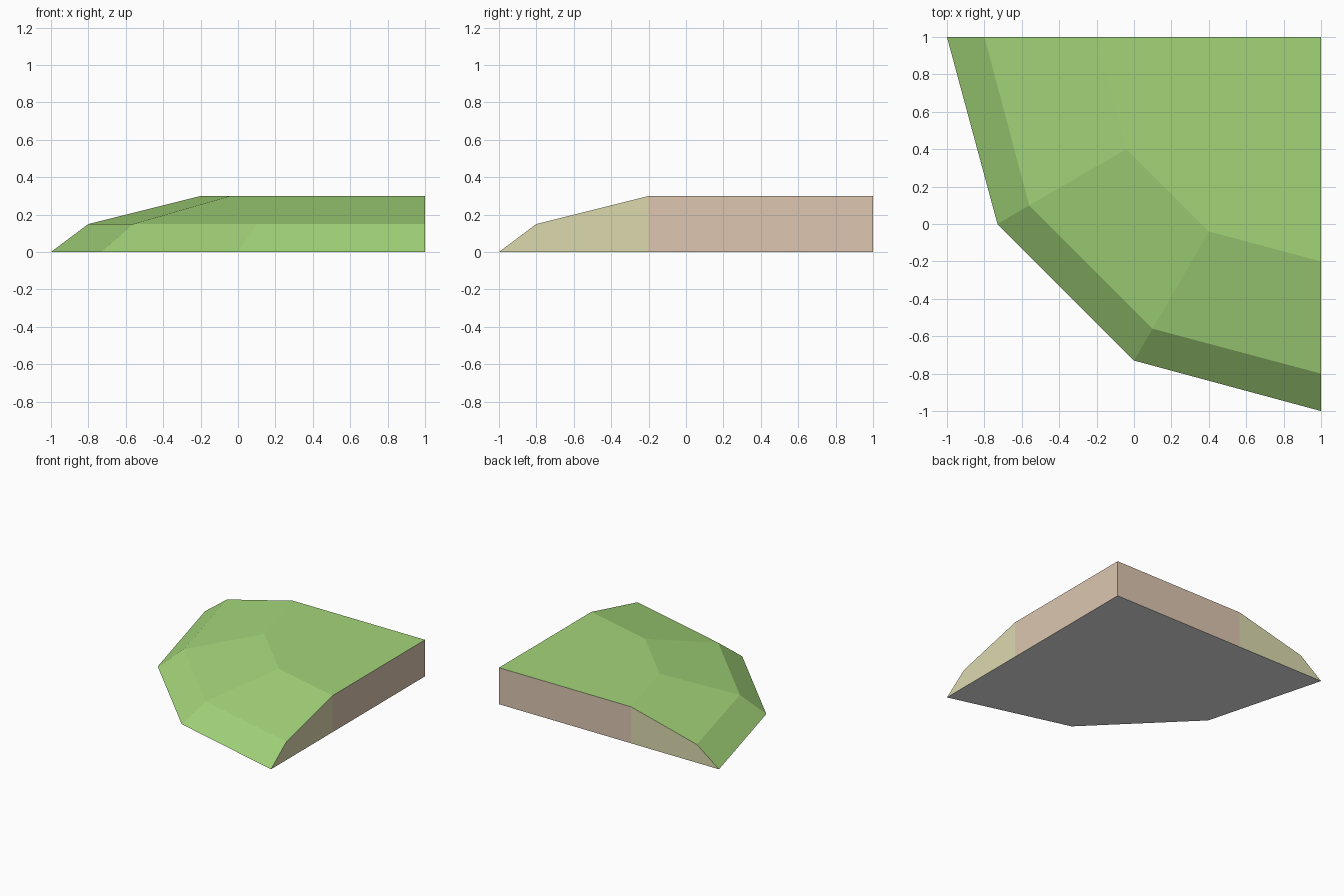
import bpy
import bmesh

cube = bpy.data.objects.get("Cube")
if cube:
    bpy.data.objects.remove(cube, do_unlink=True)


def linear(c):
    c /= 255
    return c / 12.92 if c <= 0.04045 else ((c + 0.055) / 1.055) ** 2.4


def material(name, rgb):
    colour = [linear(c) for c in rgb] + [1]
    mat = bpy.data.materials.new(name)
    mat.use_nodes = True
    mat.diffuse_color = colour
    mat.node_tree.nodes["Principled BSDF"].inputs["Base Color"].default_value = colour
    return mat


GRASS, EARTH, SAND, BASE = range(4)
materials = [
    material("grass_green", (163, 213, 121)),
    material("tan_earth", (221, 198, 177)),
    material("pale_khaki", (220, 217, 175)),
    material("light_grey", (231, 231, 231)),
]

bm = bmesh.new()


def ring(start, bend, z):
    """Contour that is symmetric about the x = y diagonal."""
    half = [start, bend]
    points = half + [(y, x) for x, y in reversed(half)]
    return [bm.verts.new((x, y, z)) for x, y in points]


def face(verts, index):
    bm.faces.new(verts).material_index = index


# Contours of the slope: foot, shoulder and rim
foot = ring((-1, 1), (-0.73, 0), 0)
shoulder = ring((-0.8, 1), (-0.56, 0.1), 0.15)
rim = ring((-0.2, 1), (-0.04, 0.4), 0.3)
corner_top = bm.verts.new((1, 1, 0.3))
corner_foot = bm.verts.new((1, 1, 0))

# Grass slopes and flat top
for low, high in ((foot, shoulder), (shoulder, rim)):
    for i in range(3):
        face([low[i], low[i + 1], high[i + 1], high[i]], GRASS)
face(rim + [corner_top], GRASS)

# Cut walls: khaki under the slope, tan under the flat top
wall_feet = []
for end in (0, -1):
    top = rim[end]
    below = bm.verts.new((top.co.x, top.co.y, 0))
    wall_feet.append(below)
    face([foot[end], below, top, shoulder[end]], SAND)
    face([below, corner_foot, corner_top, top], EARTH)

# Underside
face(foot + [wall_feet[1], corner_foot, wall_feet[0]], BASE)

bmesh.ops.recalc_face_normals(bm, faces=bm.faces)
mesh = bpy.data.meshes.new("grass_mound_corner")
bm.to_mesh(mesh)
bm.free()
for mat in materials:
    mesh.materials.append(mat)
mound = bpy.data.objects.new("grass_mound_corner", mesh)
bpy.context.collection.objects.link(mound)
